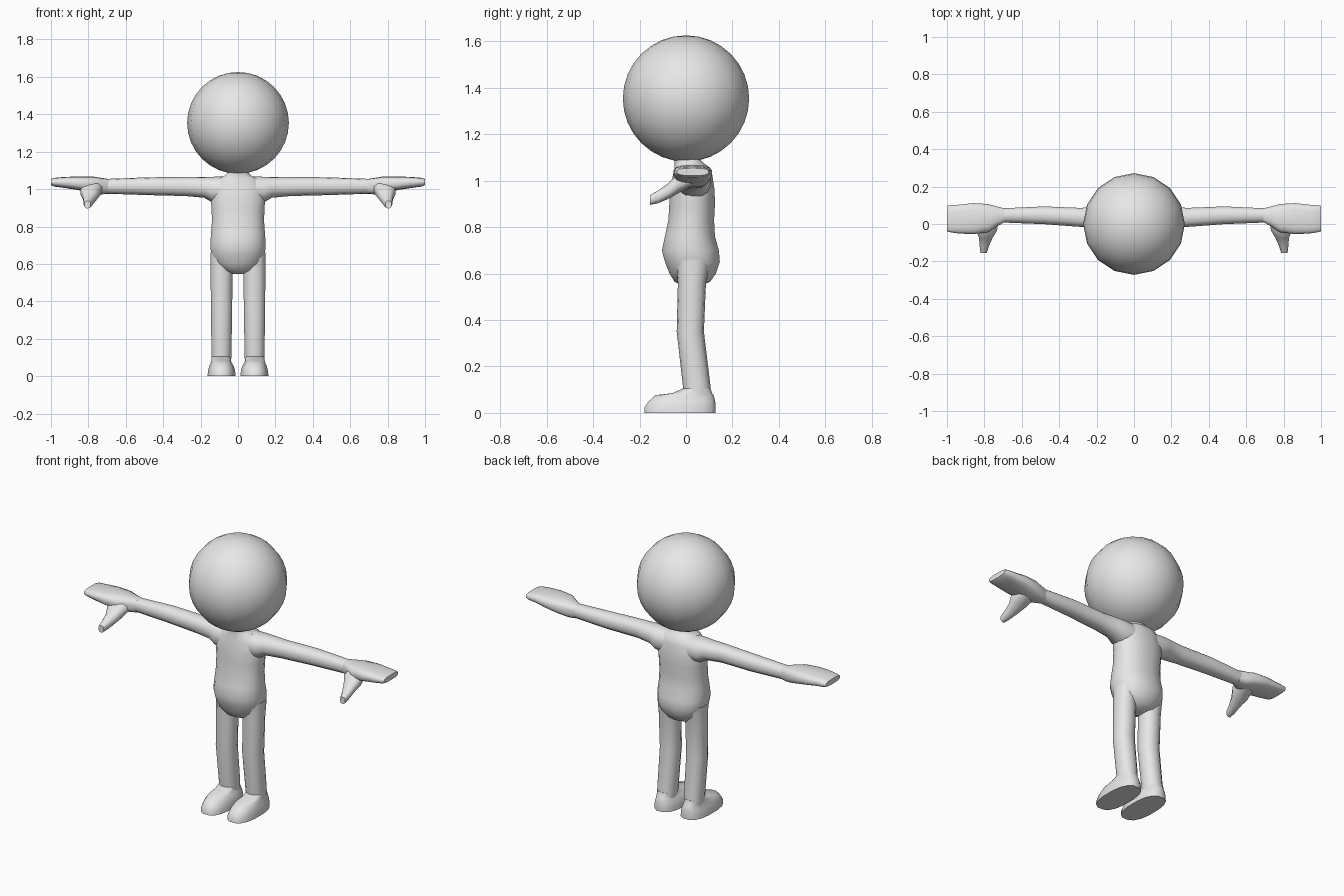
import bpy, bmesh, math

grey = bpy.data.materials.new("plain_grey")
grey.diffuse_color = (0.8, 0.8, 0.8, 1)


def finish(obj, angle=55):
    obj.data.materials.append(grey)
    bpy.ops.object.select_all(action='DESELECT')
    obj.select_set(True)
    bpy.context.view_layer.objects.active = obj
    bpy.ops.object.shade_smooth_by_angle(angle=math.radians(angle))


def loft(name, axis, sections, sides=14, power=1.0, mirror=False):
    """Skin rounded sections (position, a_min, a_max, b_min, b_max) along an axis."""
    bm = bmesh.new()
    rings = []
    for p, a0, a1, b0, b1 in sections:
        ring = []
        for i in range(sides):
            t = 2 * math.pi * (i + 0.5) / sides
            c, s = math.cos(t), math.sin(t)
            a = (a0 + a1) / 2 + (a1 - a0) / 2 * math.copysign(abs(c) ** power, c)
            b = (b0 + b1) / 2 + (b1 - b0) / 2 * math.copysign(abs(s) ** power, s)
            co = {'x': (p, a, b), 'y': (a, p, b), 'z': (a, b, p)}[axis]
            ring.append(bm.verts.new(co))
        rings.append(ring)
    for lo, hi in zip(rings, rings[1:]):
        for i in range(sides):
            j = (i + 1) % sides
            bm.faces.new((lo[i], lo[j], hi[j], hi[i]))
    bm.faces.new(rings[0])
    bm.faces.new(rings[-1])
    bmesh.ops.recalc_face_normals(bm, faces=bm.faces)
    mesh = bpy.data.meshes.new(name)
    bm.to_mesh(mesh)
    bm.free()
    obj = bpy.data.objects.new(name, mesh)
    bpy.context.collection.objects.link(obj)
    finish(obj)
    if mirror:
        obj.modifiers.new("mirror", 'MIRROR').use_mirror_merge = False
    return obj


# Head
bpy.ops.mesh.primitive_uv_sphere_add(segments=16, ring_count=16, radius=0.272,
                                     location=(0, 0, 1.354))
head = bpy.context.object
head.name = "head"
finish(head)

# Torso with belly, seat and neck
loft("torso", 'z', [
    (0.545, -0.03, 0.03, -0.01, 0.06),
    (0.565, -0.085, 0.085, -0.05, 0.105),
    (0.60, -0.125, 0.125, -0.072, 0.13),
    (0.65, -0.145, 0.145, -0.092, 0.147),
    (0.70, -0.15, 0.15, -0.105, 0.143),
    (0.76, -0.146, 0.146, -0.092, 0.126),
    (0.83, -0.141, 0.141, -0.077, 0.122),
    (0.90, -0.143, 0.143, -0.073, 0.126),
    (0.96, -0.15, 0.15, -0.068, 0.124),
    (1.02, -0.14, 0.14, -0.058, 0.115),
    (1.055, -0.11, 0.11, -0.05, 0.105),
    (1.07, -0.075, 0.075, -0.05, 0.085),
    (1.085, -0.06, 0.06, -0.05, 0.066),
    (1.13, -0.065, 0.065, -0.06, 0.066),
], sides=20, power=0.9)

# Arms
loft("arms", 'x', [
    (0.04, -0.045, 0.105, 0.92, 1.067),
    (0.14, -0.04, 0.11, 0.93, 1.066),
    (0.18, -0.027, 0.10, 0.954, 1.066),
    (0.28, -0.017, 0.087, 0.963, 1.065),
    (0.48, -0.002, 0.095, 0.968, 1.063),
    (0.72, 0.008, 0.084, 0.976, 1.054),
], power=0.9, mirror=True)

# Mitten hands
loft("hands", 'x', [
    (0.69, 0.01, 0.083, 0.975, 1.054),
    (0.73, -0.012, 0.094, 0.972, 1.06),
    (0.78, -0.045, 0.108, 0.98, 1.068),
    (0.86, -0.056, 0.113, 0.996, 1.068),
    (0.94, -0.052, 0.104, 1.008, 1.064),
    (0.985, -0.045, 0.102, 1.014, 1.06),
    (1.0, -0.04, 0.098, 1.022, 1.054),
], power=0.7, mirror=True)

# Thumbs
loft("thumbs", 'y', [
    (0.03, 0.72, 0.83, 0.98, 1.045),
    (-0.035, 0.73, 0.845, 0.945, 1.035),
    (-0.075, 0.755, 0.83, 0.922, 0.99),
    (-0.12, 0.775, 0.826, 0.903, 0.958),
    (-0.155, 0.787, 0.822, 0.896, 0.938),
], sides=10, power=0.8, mirror=True)

# Legs
loft("legs", 'z', [
    (0.06, 0.036, 0.142, -0.01, 0.108),
    (0.12, 0.034, 0.143, -0.014, 0.105),
    (0.35, 0.03, 0.146, -0.04, 0.077),
    (0.56, 0.028, 0.148, -0.035, 0.086),
    (0.66, 0.028, 0.148, -0.045, 0.105),
], power=0.9, mirror=True)

# Feet
loft("feet", 'z', [
    (0.0, 0.012, 0.164, -0.182, 0.13),
    (0.025, 0.014, 0.162, -0.18, 0.13),
    (0.05, 0.02, 0.156, -0.163, 0.128),
    (0.076, 0.034, 0.145, -0.135, 0.121),
    (0.085, 0.04, 0.143, -0.06, 0.114),
    (0.105, 0.04, 0.14, -0.015, 0.107),
], sides=16, power=0.8, mirror=True)
